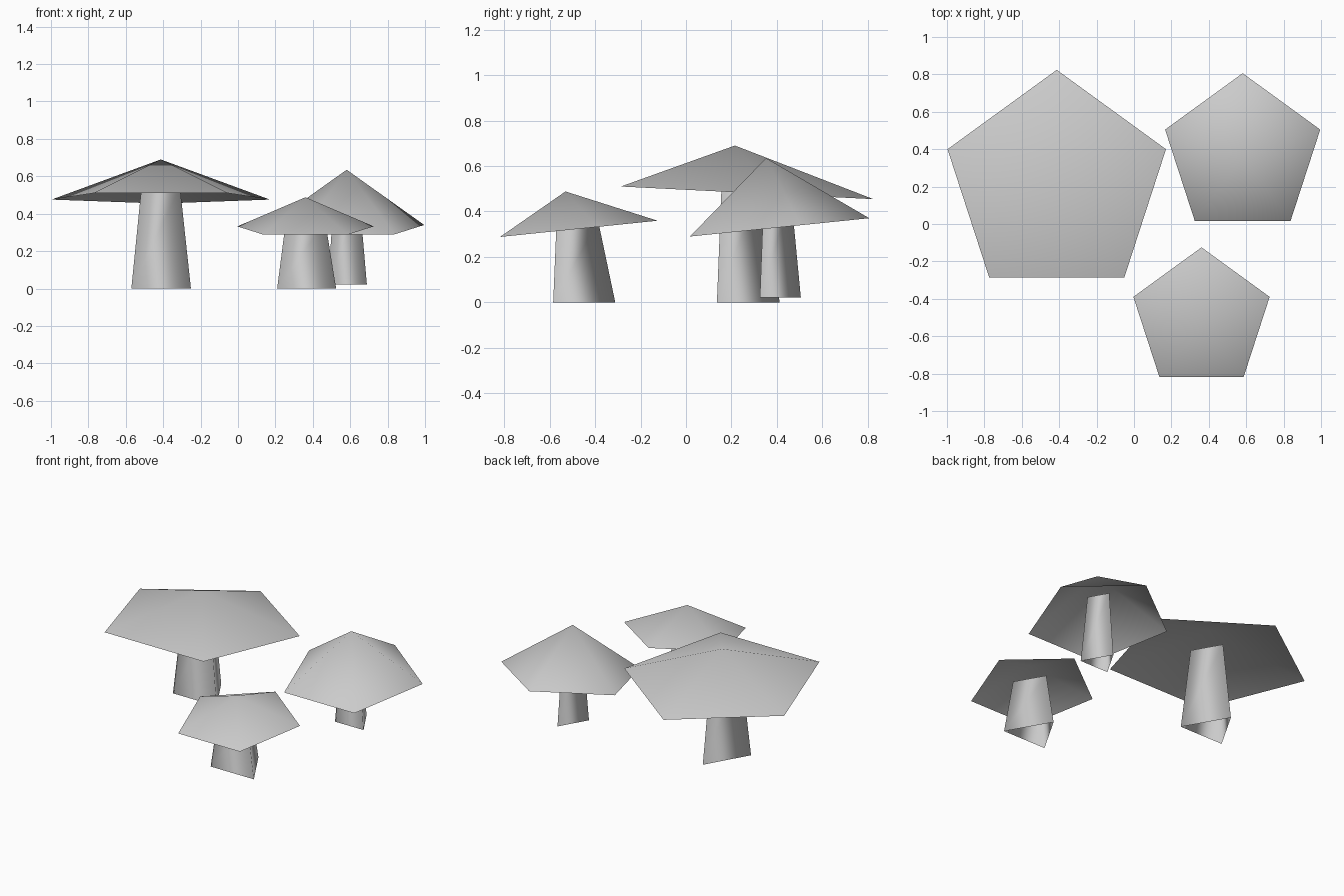
import bpy, bmesh, math
from mathutils import Vector

if "Cube" in bpy.data.objects:
    bpy.data.objects.remove(bpy.data.objects["Cube"])

grey = bpy.data.materials.new("plain_grey")
grey.diffuse_color = (0.6, 0.6, 0.6, 1)
grey.use_nodes = True
grey.node_tree.nodes["Principled BSDF"].inputs["Base Color"].default_value = grey.diffuse_color


def ring(bm, sides, radius, centre, slope=0.0):
    """Polygon with one corner towards +y; slope tilts it front to back."""
    verts = []
    for i in range(sides):
        a = math.tau * i / sides + math.pi / 2
        x, y = radius * math.cos(a), radius * math.sin(a)
        verts.append(bm.verts.new(Vector(centre) + Vector((x, y, slope * y))))
    return verts


def finish(bm, name):
    mesh = bpy.data.meshes.new(name)
    for f in bm.faces:
        f.smooth = True
    bm.to_mesh(mesh)
    bm.free()
    mesh.materials.append(grey)
    bpy.context.collection.objects.link(bpy.data.objects.new(name, mesh))


def cap(name, radius, centre, slope, apex):
    # open five-sided cone with a tilted rim
    bm = bmesh.new()
    rim = ring(bm, 5, radius, centre, slope)
    tip = bm.verts.new(apex)
    for i in range(5):
        bm.faces.new((rim[i], rim[(i + 1) % 5], tip))
    finish(bm, name)


def stem(name, r0, base, r1, top):
    # open, tapered three-sided tube
    bm = bmesh.new()
    lo, hi = ring(bm, 3, r0, base), ring(bm, 3, r1, top)
    for i in range(3):
        j = (i + 1) % 3
        bm.faces.new((lo[i], lo[j], hi[j], hi[i]))
    finish(bm, name)


# large mushroom
cap("large_cap", 0.614, (-0.413, 0.21, 0.485), -0.05, (-0.413, 0.215, 0.69))
stem("large_stem", 0.184, (-0.411, 0.228, 0), 0.119, (-0.413, 0.217, 0.54))

# medium mushroom
cap("medium_cap", 0.436, (0.581, 0.37, 0.326), 0.102, (0.581, 0.352, 0.635))
stem("medium_stem", 0.12, (0.585, 0.385, 0.022), 0.08, (0.581, 0.382, 0.47))

# small mushroom
cap("small_cap", 0.383, (0.361, -0.508, 0.32), 0.103, (0.361, -0.53, 0.488))
stem("small_stem", 0.182, (0.367, -0.493, 0), 0.122, (0.361, -0.508, 0.357))
